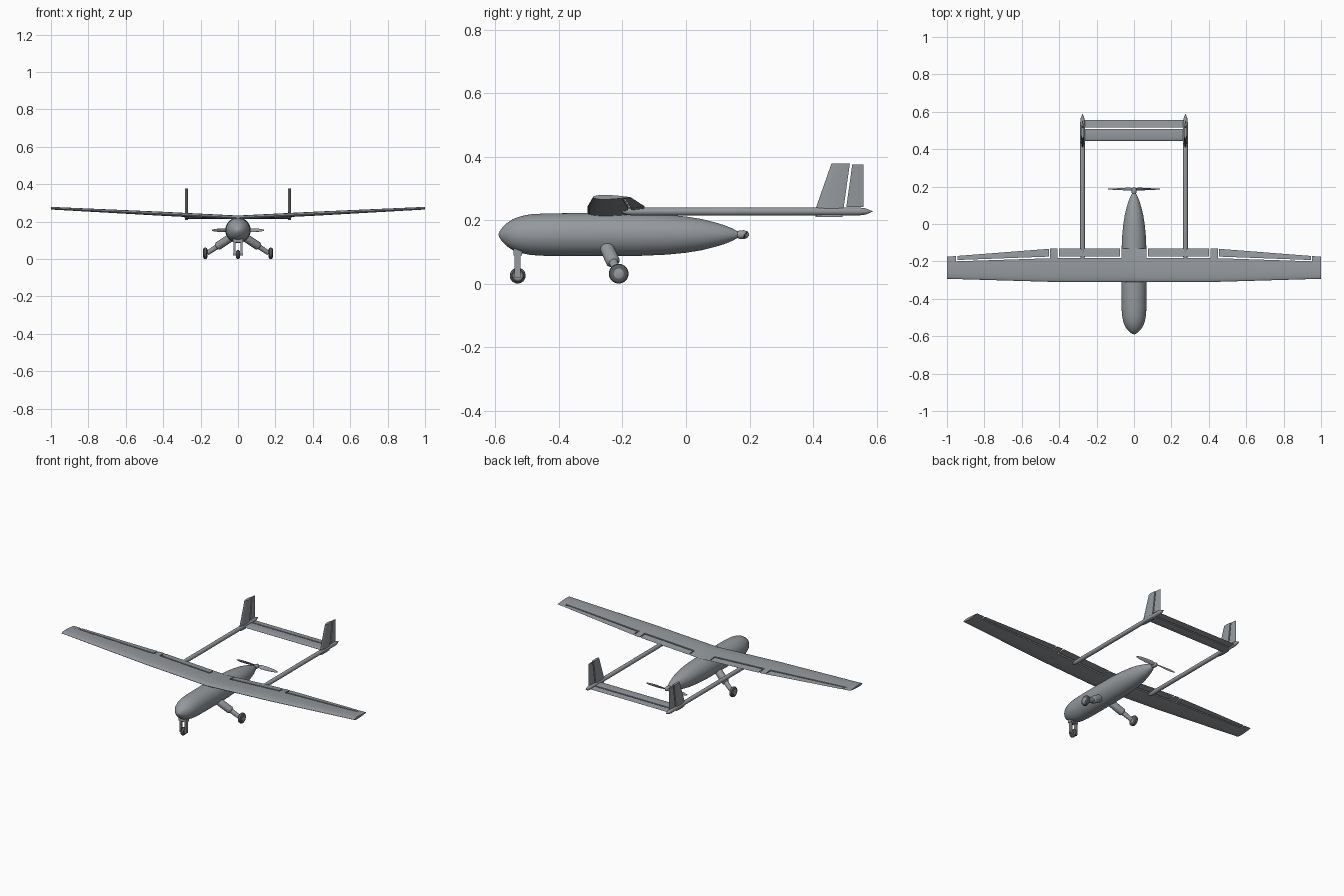
import bpy, bmesh, math
from mathutils import Vector as V

if "Cube" in bpy.data.objects:
    bpy.data.objects.remove(bpy.data.objects["Cube"])


def material(name, rgb):
    m = bpy.data.materials.new(name)
    m.diffuse_color = (*rgb, 1)
    m.use_nodes = True
    m.node_tree.nodes["Principled BSDF"].inputs["Base Color"].default_value = m.diffuse_color
    return m


GREY = material("airframe grey", (0.30, 0.32, 0.34))
DARK = material("tyre grey", (0.10, 0.105, 0.11))


def loft(name, rings, mat=GREY, angle=35):
    """Skin a list of equal-length closed rings and cap the ends."""
    bm = bmesh.new()
    rows = [[bm.verts.new(p) for p in r] for r in rings]
    n = len(rows[0])
    for a, b in zip(rows, rows[1:]):
        for i in range(n):
            j = (i + 1) % n
            bm.faces.new((a[i], a[j], b[j], b[i]))
    bm.faces.new(rows[0])
    bm.faces.new(rows[-1])
    bmesh.ops.remove_doubles(bm, verts=bm.verts, dist=1e-5)
    bmesh.ops.recalc_face_normals(bm, faces=bm.faces)
    me = bpy.data.meshes.new(name)
    bm.to_mesh(me)
    bm.free()
    ob = bpy.data.objects.new(name, me)
    bpy.context.collection.objects.link(ob)
    me.materials.append(mat)
    bpy.ops.object.select_all(action='DESELECT')
    ob.select_set(True)
    bpy.context.view_layer.objects.active = ob
    bpy.ops.object.shade_smooth_by_angle(angle=math.radians(angle))
    return ob


def lathe(name, start, axis, profile, mat=GREY, n=32):
    """Round body along an axis; profile is (distance, radius)."""
    axis, start = V(axis).normalized(), V(start)
    u = axis.orthogonal().normalized()
    w = axis.cross(u)
    rings = [[start + axis * d + (u * math.cos(k * math.tau / n) + w * math.sin(k * math.tau / n)) * r
              for k in range(n)] for d, r in profile]
    return loft(name, rings, mat)


def foil(origin, chord, thick, f0, f1, up=(0, 0, 1), along=(0, 1, 0), n=14):
    """Airfoil section cut to the chord fractions f0..f1."""
    o, up, along = V(origin), V(up), V(along)

    def half(f):
        return thick * 5 * (0.2969 * math.sqrt(f) - 0.126 * f - 0.3516 * f**2 + 0.2843 * f**3 - 0.1015 * f**4)
    fs = [f0 + (f1 - f0) * (1 - math.cos(math.pi * i / n)) / 2 for i in range(n + 1)]
    return ([o + along * chord * f + up * half(f) for f in fs] +
            [o + along * chord * f - up * half(f) for f in reversed(fs)])


def box(name, lo, hi):
    (a, b, c), (d, e, f) = lo, hi
    return loft(name, [[(a, b, z), (d, b, z), (d, e, z), (a, e, z)] for z in (c, f)])


# Fuselage pod
lathe("fuselage", (0, 0, 0.154), (0, 1, 0),
      [(-0.59, 0.002), (-0.586, 0.012), (-0.578, 0.023), (-0.565, 0.036), (-0.545, 0.049), (-0.52, 0.058),
       (-0.49, 0.064), (-0.44, 0.067), (-0.30, 0.068), (-0.15, 0.067), (-0.06, 0.063), (0.0, 0.057),
       (0.05, 0.049), (0.09, 0.039), (0.12, 0.030), (0.145, 0.020), (0.165, 0.009)], n=48)


# Wing: constant centre section, tapered outer panels, slight dihedral
def wing_section(x, side, part):
    t = max(0, (x - 0.42) / 0.58)
    le, te = -0.31 + 0.017 * t, -0.13 - 0.045 * t
    hinge = 0.71 + 0.07 * t
    f0, f1 = {"front": (0, hinge), "rear": (hinge, 1), "flap": (hinge + 0.05, 1)}[part]
    return foil((side * x, le, 0.222 + 0.05 * x), te - le, (te - le) * 0.12, f0, f1)


for side, tag in ((1, "right"), (-1, "left")):
    for name, part, xs in (("wing_front", "front", (0, 0.42, 1)),
                           ("wing_root_rear", "rear", (0, 0.068)),
                           ("flap", "flap", (0.074, 0.402)),
                           ("wing_mid_rear", "rear", (0.41, 0.42, 0.448)),
                           ("aileron", "flap", (0.455, 0.945)),
                           ("wing_tip_rear", "rear", (0.952, 1))):
        loft(f"{tag}_{name}", [wing_section(x, side, part) for x in xs])

    # Tail boom with pointed end
    bx = side * 0.275
    lathe(f"{tag}_tail_boom", (bx, -0.20, 0.227), (0, 1, 0),
          [(0, 0.004), (0.012, 0.010), (0.03, 0.0125), (0.745, 0.0125), (0.765, 0.010), (0.787, 0.001)], n=24)

    # Fin and rudder
    def fin(z, part):
        k = (z - 0.235) / 0.143
        le = 0.408 + 0.05 * max(k, 0)
        c = 0.559 - le
        hinge = (0.496 + 0.02 * k - le) / c
        f0, f1 = (0, hinge) if part == "fin" else (hinge + 0.008 / c, 1)
        return foil((bx, le, z), c, 0.016, f0, f1, up=(1, 0, 0))
    loft(f"{tag}_fin", [fin(z, "fin") for z in (0.210, 0.235, 0.378)])
    loft(f"{tag}_rudder", [fin(z, "rudder") for z in (0.241, 0.375)])

    # Main landing gear
    hub = V((side * 0.175, -0.212, 0.031))
    top = V((side * 0.035, -0.252, 0.118))
    leg = V((side * 0.162, -0.214, 0.033)) - top
    L = leg.length
    lathe(f"{tag}_main_leg", top, leg,
          [(0, 0.022), (L * 0.56, 0.022), (L * 0.60, 0.019), (L * 0.62, 0.014), (L, 0.012)], n=24)
    lathe(f"{tag}_main_tyre", hub, (1, 0, 0),
          [(-0.011, 0.015), (-0.011, 0.023), (-0.007, 0.029), (0, 0.031), (0.007, 0.029), (0.011, 0.023),
           (0.011, 0.015)], DARK)
    lathe(f"{tag}_main_hub", hub, (1, 0, 0), [(-0.013, 0.014), (-0.012, 0.016), (0.012, 0.016), (0.013, 0.014)])

    # Nose fork leg
    a, b = sorted((side * 0.013, side * 0.023))
    box(f"{tag}_nose_fork_leg", (a, -0.540, 0.018), (b, -0.521, 0.100))

# Nose gear crown, wheel and axle
box("nose_fork_crown", (-0.026, -0.543, 0.088), (0.026, -0.517, 0.112))
lathe("nose_tyre", (0, -0.53, 0.025), (1, 0, 0),
      [(-0.010, 0.012), (-0.010, 0.018), (-0.006, 0.023), (0, 0.025), (0.006, 0.023), (0.010, 0.018),
       (0.010, 0.012)], DARK)
lathe("nose_hub", (0, -0.53, 0.025), (1, 0, 0), [(-0.011, 0.013), (0.011, 0.013)])
lathe("nose_axle", (0, -0.53, 0.025), (1, 0, 0), [(-0.026, 0.006), (0.026, 0.006)], n=16)

# Horizontal tail and elevator between the booms
loft("tailplane", [foil((x, 0.445, 0.222), 0.11, 0.013, 0, 0.58) for x in (-0.275, 0.275)])
loft("elevator", [foil((x, 0.445, 0.222), 0.11, 0.013, 0.65, 1) for x in (-0.264, 0.264)])

# Pusher propeller: hub and two twisted blades
lathe("propeller_hub", (0, 0, 0.154), (0, 1, 0),
      [(0.160, 0.010), (0.168, 0.013), (0.182, 0.014), (0.192, 0.011), (0.199, 0.003)], n=24)
for side, tag in ((1, "right"), (-1, "left")):
    rings = []
    for x, chord, deg in ((0.005, 0.014, 50), (0.03, 0.024, 40), (0.07, 0.023, 27), (0.11, 0.018, 19), (0.138, 0.008, 15)):
        a = math.radians(deg)
        along = V((0, math.sin(a), side * math.cos(a)))
        up = V((0, -side * math.cos(a), math.sin(a)))
        rings.append(foil(V((side * x, 0.187, 0.154)) - along * chord / 2, chord, 0.005, 0, 1, up, along, 8))
    loft(f"{tag}_propeller_blade", rings)
